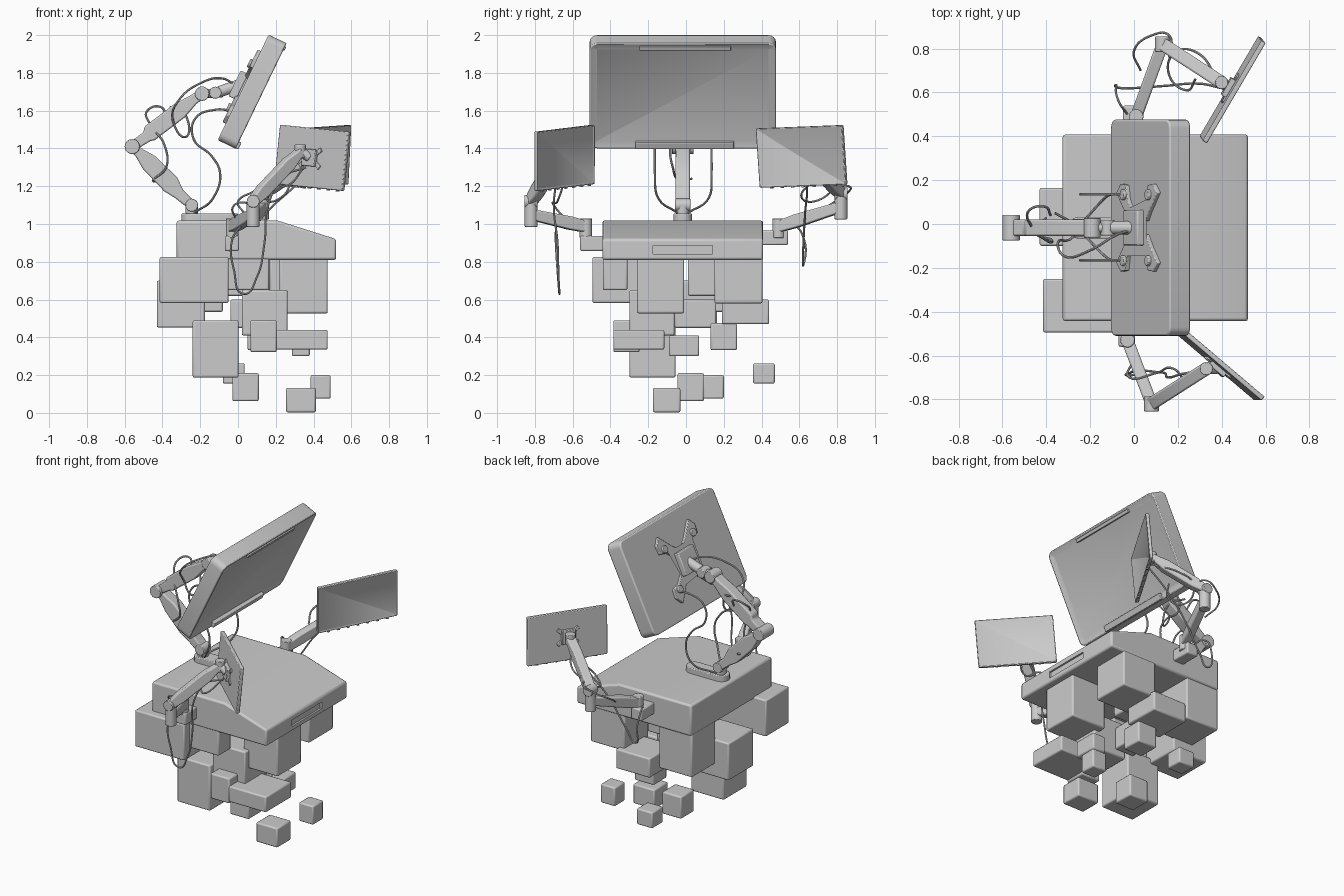
import bpy, bmesh, math
from mathutils import Matrix, Vector as V

if "Cube" in bpy.data.objects:
    bpy.data.objects.remove(bpy.data.objects["Cube"])


def add(name, bm, mat=Matrix(), bevel=0):
    bmesh.ops.recalc_face_normals(bm, faces=bm.faces)
    me = bpy.data.meshes.new(name)
    bm.to_mesh(me)
    bm.free()
    ob = bpy.data.objects.new(name, me)
    ob.matrix_world = mat
    bpy.context.collection.objects.link(ob)
    if bevel:
        m = ob.modifiers.new("bevel", 'BEVEL')
        m.width, m.segments, m.limit_method, m.angle_limit = bevel, 2, 'ANGLE', 0.6
    return ob


def frame(o, x, z):
    x = V(x).normalized()
    y = V(z).cross(x).normalized()
    z = x.cross(y)
    m = Matrix((x, y, z)).transposed().to_4x4()
    m.translation = V(o)
    return m


def box(name, lo, hi, mat=Matrix(), bevel=0.008):
    lo, hi = V(lo), V(hi)
    bm = bmesh.new()
    bmesh.ops.create_cube(bm, size=1, matrix=Matrix.Translation((lo + hi) / 2) @ Matrix.Diagonal((*(hi - lo), 1)))
    return add(name, bm, mat, bevel)


def prism(name, pts, y0, y1, mat=Matrix(), bevel=0.008):
    # outline in local XZ, extruded along Y
    bm = bmesh.new()
    f = bm.faces.new([bm.verts.new((x, y0, z)) for x, z in pts])
    r = bmesh.ops.extrude_face_region(bm, geom=[f])
    bmesh.ops.translate(bm, vec=(0, y1 - y0, 0), verts=[v for v in r['geom'] if isinstance(v, bmesh.types.BMVert)])
    return add(name, bm, mat, bevel)


def rod(name, a, b, r, r2=None, seg=24):
    a, b = V(a), V(b)
    d = b - a
    m = Matrix.Translation((a + b) / 2) @ d.to_track_quat('Z', 'Y').to_matrix().to_4x4()
    bm = bmesh.new()
    bmesh.ops.create_cone(bm, cap_ends=True, segments=seg, radius1=r, radius2=r2 or r, depth=d.length)
    return add(name, bm, m, 0.004)


def arm(name, a, b, prof, width, up=(0, 0, 1)):
    # tapered arm: prof lists (fraction along, upper, lower)
    a, b = V(a), V(b)
    L = (b - a).length
    pts = [(t * L, u) for t, u, l in prof] + [(t * L, -l) for t, u, l in reversed(prof)]
    return prism(name, pts, -width / 2, width / 2, frame(a, b - a, up))


def cable(name, pts, r=0.006):
    cu = bpy.data.curves.new(name, 'CURVE')
    cu.dimensions, cu.bevel_depth, cu.bevel_resolution, cu.resolution_u = '3D', r, 2, 8
    s = cu.splines.new('BEZIER')
    s.bezier_points.add(len(pts) - 1)
    for p, c in zip(s.bezier_points, pts):
        p.co = c
        p.handle_left_type = p.handle_right_type = 'AUTO'
    bpy.context.collection.objects.link(bpy.data.objects.new(name, cu))


def screen(name, mat, w, h, t, corner, rim, sink):
    # rounded slab with a recessed display; local -Y is the viewing side
    bm = bmesh.new()
    bmesh.ops.create_cube(bm, size=1, matrix=Matrix.Diagonal((w, t, h, 1)))
    es = [e for e in bm.edges if abs((e.verts[0].co - e.verts[1].co).y) > t * .9]
    bmesh.ops.bevel(bm, geom=es, offset=corner, segments=4, profile=0.5, affect='EDGES')
    f = min(bm.faces, key=lambda f: f.calc_center_median().y)
    bmesh.ops.inset_region(bm, faces=[f], thickness=rim)
    bmesh.ops.translate(bm, vec=(0, sink, 0), verts=f.verts)
    return add(name, bm, mat, min(0.008, t / 5))


# Console slab with sloping front and a slot
desk = prism("console", [(-.325, .81), (.52, .81), (.52, .92), (.21, 1.018), (-.325, 1.018)], -.443, .408, bevel=.012)
slot = box("slot_cutter", (.508, -.175, .842), (.6, .14, .885), bevel=0)
slot.hide_render = True
slot.hide_set(True)
mod = desk.modifiers.new("slot", 'BOOLEAN')
mod.operation, mod.object = 'DIFFERENCE', slot

# Floating blocks below: x range, y range, z range
blocks = [
    (-.415, -.05, -.495, -.25, .582, .825), (-.43, -.175, -.1, .165, .452, .70),
    (-.24, .003, -.30, -.055, .187, .49), (.02, .262, -.30, -.06, .41, .65),
    (.065, .205, -.385, -.245, .322, .49), (.2, .475, -.385, -.115, .335, .44),
    (.22, .475, -.26, -.01, .527, .825), (.17, .42, .15, .405, .58, .825),
    (-.325, -.08, .15, .402, .535, .825), (-.04, .21, .19, .44, .47, .6),
    (-.08, .165, -.44, -.31, .65, .825), (-.1, .17, .01, .16, .62, .825),
    (-.03, .11, -.045, .095, .062, .21), (.255, .412, -.175, -.03, .003, .133),
    (.385, .49, .09, .2, .075, .2), (-.08, .035, .355, .47, .155, .262),
    (.285, .38, -.09, .07, .3, .41), (.05, .19, .13, .27, .332, .475),
    (-.04, .1, -.06, .16, .45, .6)]
for i, (x0, x1, y0, y1, z0, z1) in enumerate(blocks):
    box(f"block_{i:02d}", (x0, y0, z0), (x1, y1, z1), bevel=.009)

# Large tilted screen
YC = -.017
M = frame((.076, YC, 1.70), (0, 1, 0), (.435, 0, .9))
screen("main_screen", M, .987, .62, .108, .04, .04, .012)
box("screen_top_trim", (-.23, -.058, .27), (.255, -.035, .292), M, .003)
box("screen_bottom_trim", (-.25, -.066, -.307), (.27, -.03, -.268), M, .004)

# Cross-shaped mount on the back of the large screen
quarter = [(.05, .07), (.1, .13), (.115, .195), (.17, .2), (.215, .16), (.13, .075), (.095, .03)]
cross = []
for k, (sx, sz) in enumerate([(1, 1), (-1, 1), (-1, -1), (1, -1)]):
    q = [(sx * z, sz * x) for x, z in quarter]
    cross += q[::-1] if k % 2 == 0 else q
cross.sort(key=lambda p: 0)
prism("mount_cross", cross, .05, .072, M, .004)
box("mount_plate", (-.08, .06, -.075), (.08, .105, .075), M, .006)
for sx in (-1, 1):
    for sz in (-1, 1):
        rod("mount_boss", M @ V((sx * .15, .06, sz * .13)), M @ V((sx * .15, .085, sz * .13)), .024)

# Main arm: base, post, two links, head
base = [(-.25 + .05 * math.cos(a), .05 * math.sin(a)) for a in [math.pi * (.5 + i / 10) for i in range(11)]]
base += [(.0 + .05 * math.cos(a) - .05, .05 * math.sin(a)) for a in [math.pi * (1.5 + i / 10) for i in range(11)]]
prism("arm_base", base, -.055, -.01, Matrix.Translation((0, YC, 1.0)) @ Matrix.Rotation(-math.pi / 2, 4, 'X'), .005)
S, E, W = (-.245, YC, 1.10), (-.56, YC, 1.41), (-.19, YC, 1.69)
rod("arm_post", (-.245, YC, 1.0), (-.245, YC, 1.1), .034)


def pin(name, p, r, half):
    rod(name, (p[0], p[1] - half, p[2]), (p[0], p[1] + half, p[2]), r)


pin("shoulder_joint", S, .034, .04)
pin("elbow_joint", E, .04, .058)
pin("wrist_joint", W, .038, .045)
shape = [(0, .025, .025), (.2, .025, .035), (.35, .05, .05), (.72, .05, .045), (.88, .03, .025), (1, .025, .025)]
arm("lower_arm", S, E, shape, .075)
arm("upper_arm", E, W, shape[:2] + [(.25, .045, .045), (.68, .045, .045)] + shape[4:], .075)
rod("wrist_link", W, (-.08, YC, 1.695), .024)
pin("head_joint", (-.12, YC, 1.695), .032, .035)
rod("head_stub", (-.1, YC, 1.70), M @ V((0, .08, 0)), .03)

# Cables of the main arm
for y in (.135, -.165):
    e = YC + .03 * (1 if y > 0 else -1)
    cable("drop_cable", [(-.03, y, 1.60), (-.12, y, 1.605), (-.225, y, 1.56), (-.235, y, 1.45), (-.14, y, 1.36),
                         (-.095, y, 1.27), (-.13, y * .9, 1.14), (-.23, e, 1.06)])
cable("upper_arm_cable", [(-.02, -.03, 1.74), (-.08, -.05, 1.77), (-.2, -.12, 1.745), (-.31, -.15, 1.66),
                          (-.345, -.08, 1.55), (-.28, -.06, 1.46), (-.28, .0, 1.58), (-.36, .05, 1.62)])
cable("elbow_cable", [(-.38, .04, 1.56), (-.41, .08, 1.62), (-.48, .06, 1.6), (-.46, -.02, 1.52), (-.39, -.08, 1.42),
                      (-.38, -.07, 1.3), (-.45, -.03, 1.23), (-.4, .03, 1.24)])


def side(tag, mat, w, h, clamp, p0, p1, p2, loops):
    # small screen on a jointed side arm
    screen(tag + "_screen", mat, w, h, .024, .008, .012, .004)
    for a in (math.radians(35), math.radians(-35)):
        R = mat @ Matrix.Rotation(a, 4, 'Y')
        box(tag + "_mount_bar", (-.085, .01, -.012), (.085, .02, .012), R, .003)
    for k in range(7):
        box(tag + "_foot", (-.2 + k * .065, -.012, -h / 2 - .006), (-.185 + k * .065, 0, -h / 2), mat, 0)
    box(tag + "_mount_plate", (-.045, .01, -.045), (.045, .035, .045), mat, .004)
    box(tag + "_clamp", *clamp, bevel=.008)
    p0, p1, p2 = V(p0), V(p1), V(p2)
    up = V((0, 0, 1))
    rod(tag + "_shoulder", p0 - up * .06, p0 + up * .045, .033)
    arm(tag + "_lower_arm", p0, p1, [(0, .03, .03), (.3, .036, .034), (1, .028, .028)], .055)
    rod(tag + "_elbow", p1 - up * .065, p1 + up * .075, .034)
    q = p1 + up * .07
    pin(tag + "_elbow_hinge", q, .034, .035)
    arm(tag + "_upper_arm", q, p2, [(0, .025, .025), (.2, .035, .035), (.75, .035, .035), (.9, .024, .024), (1, .022, .022)], .06)
    rod(tag + "_head_joint", p2 - up * .035, p2 + up * .035, .03)
    rod(tag + "_head_stub", p2, mat @ V((0, .02, 0)), .025)
    for l in loops:
        cable(tag + "_cable", l, .0055)


side("left", frame((.393, -.643, 1.35), (-.36, .305, .037), (.018, .012, .31)), .475, .315,
     ((-.07, -.56, .857), (.005, -.43, .937)), (-.03, -.53, .985), (.08, -.82, 1.05), (.33, -.66, 1.385),
     [[(.36, -.67, 1.3), (.24, -.68, 1.25), (.16, -.7, 1.1), (.14, -.68, .9), (.1, -.675, .72), (.03, -.67, .63),
       (-.02, -.68, .75), (-.03, -.69, .92), (.03, -.69, 1.01), (.05, -.7, 1.05)],
      [(.35, -.65, 1.3), (.25, -.72, 1.2), (.18, -.66, 1.22), (.1, -.68, 1.12), (-.02, -.7, 1.1), (.0, -.6, 1.0), (-.04, -.5, .95)]])
side("right", frame((.45, .612, 1.358), (.27, .46, .018), (.02, -.012, .31)), .53, .315,
     ((-.05, .39, .888), (.03, .54, .965)), (.01, .49, .985), (.13, .82, 1.09), (.40, .645, 1.36),
     [[(.4, .62, 1.3), (.3, .64, 1.2), (.14, .63, 1.05), (.0, .62, .85), (-.06, .62, .78), (-.08, .63, .9),
       (-.07, .56, 1.0), (-.03, .5, .96)],
      [(.39, .64, 1.32), (.29, .78, 1.24), (.2, .79, 1.2), (.16, .68, 1.12), (.24, .61, 1.15), (.28, .66, 1.22)],
      [(.16, .76, 1.2), (.16, .86, 1.2), (.08, .86, 1.17), (.0, .79, 1.12), (.03, .7, 1.06)]])

# Cables become meshes, then smooth shading with sharp edges
bpy.ops.object.select_all(action='DESELECT')
for o in bpy.data.objects:
    if o.type == 'CURVE':
        o.select_set(True)
        bpy.context.view_layer.objects.active = o
bpy.ops.object.convert(target='MESH')
for o in bpy.context.view_layer.objects:
    o.select_set(o.type == 'MESH' and not o.hide_render)
bpy.ops.object.shade_smooth_by_angle(angle=math.radians(35))
